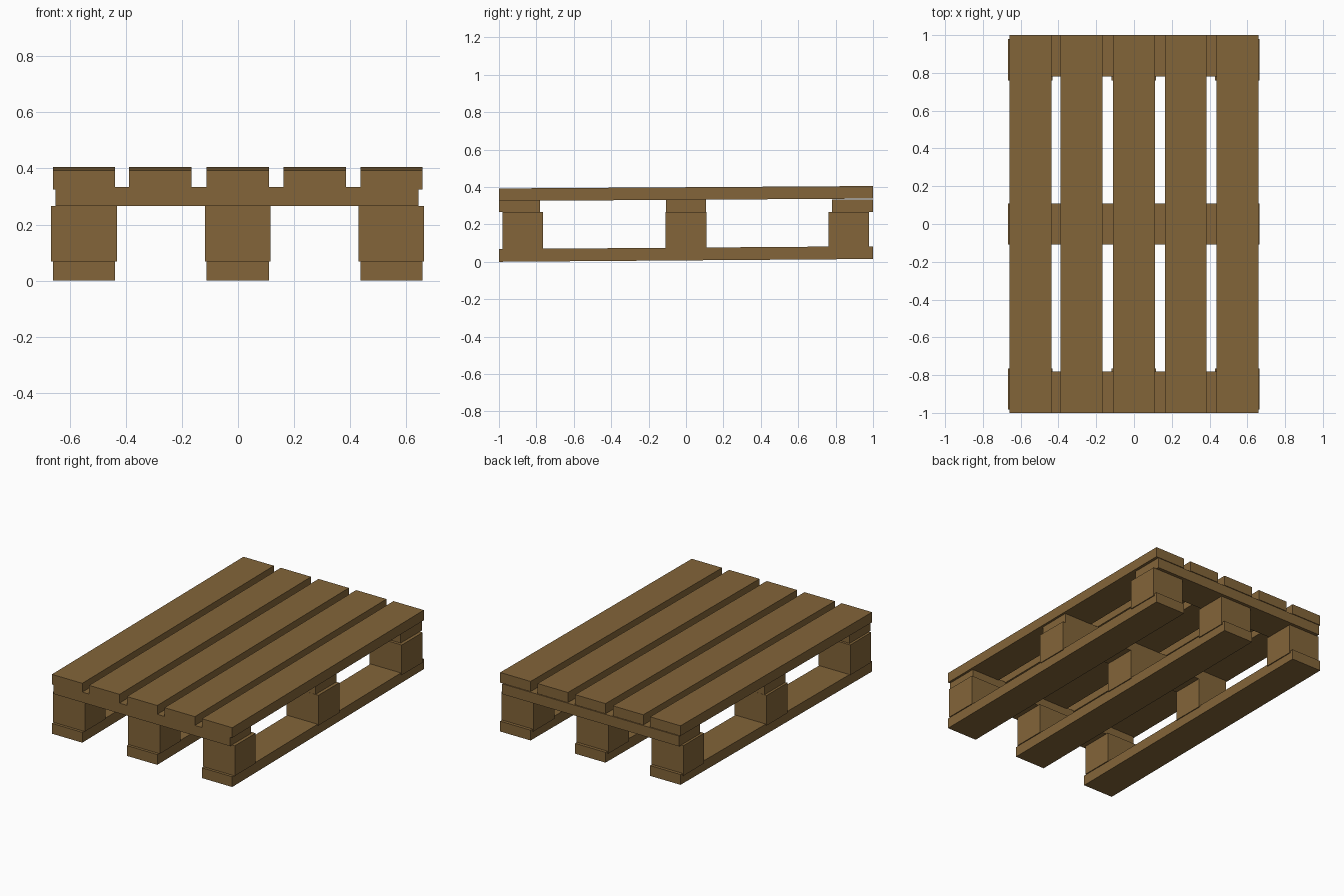
import bpy
import bmesh
from mathutils import Matrix

if "Cube" in bpy.data.objects:
    bpy.data.objects.remove(bpy.data.objects["Cube"])

wood = bpy.data.materials.new("wood")
wood.diffuse_color = (0.227, 0.13, 0.041, 1)
wood.use_nodes = True
wood.node_tree.nodes["Principled BSDF"].inputs["Base Color"].default_value = wood.diffuse_color


def plank(name, x, y, z, rise=0.0):
    """Box spanning x, y, z ranges; rise lifts the back end along its length."""
    bm = bmesh.new()
    size = [r[1] - r[0] for r in (x, y, z)]
    mid = [(r[1] + r[0]) / 2 for r in (x, y, z)]
    bmesh.ops.create_cube(bm, size=1, matrix=Matrix.Translation(mid) @ Matrix.Diagonal((*size, 1)))
    for v in bm.verts:
        v.co.z += rise * (v.co.y - y[0]) / size[1]
    mesh = bpy.data.meshes.new(name)
    bm.to_mesh(mesh)
    bm.free()
    mesh.materials.append(wood)
    obj = bpy.data.objects.new(name, mesh)
    bpy.context.collection.objects.link(obj)


# Deck boards, slightly higher at the back
for i, x in enumerate((-0.549, -0.277, -0.001, 0.274, 0.547)):
    plank(f"deck_board_{i + 1}", (x - 0.111, x + 0.111), (-1, 1), (0.325, 0.392), 0.013)

# Cross boards under the deck
for name, y in (("front", (-1, -0.78)), ("middle", (-0.108, 0.108)), ("back", (0.78, 1))):
    plank(f"{name}_cross_board", (-0.65, 0.643), y, (0.266, 0.334))

# Runners on the ground and the spacer blocks standing on them
for side, x in (("left", -0.549), ("centre", -0.001), ("right", 0.547)):
    plank(f"{side}_runner", (x - 0.111, x + 0.111), (-1, 1), (0, 0.068), 0.015)
    for end, y in (("front", -0.873), ("middle", 0), ("back", 0.87)):
        plank(f"{side}_{end}_block", (x - 0.117, x + 0.117), (y - 0.109, y + 0.109), (0.068, 0.267))
